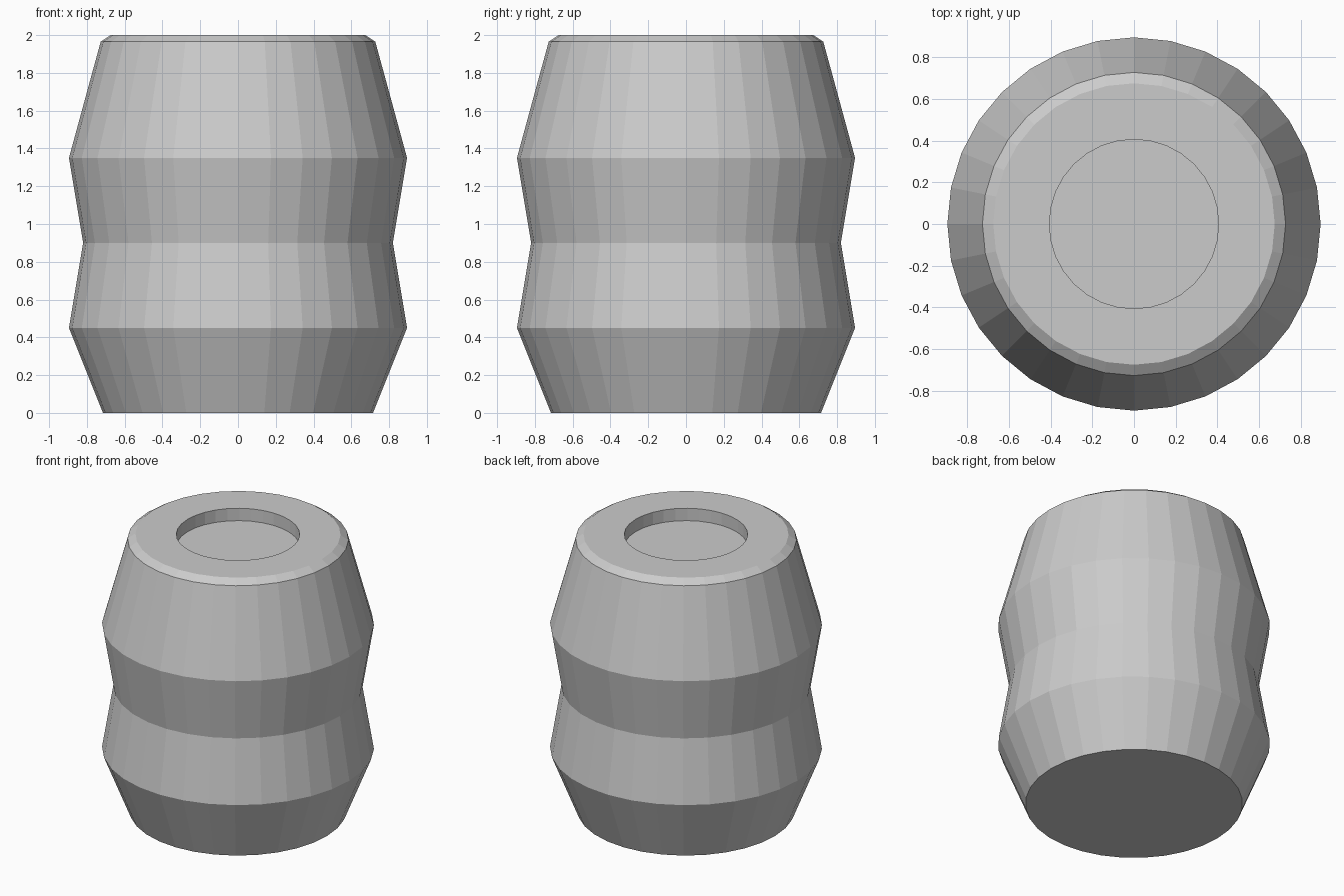
import bpy
import bmesh
from math import cos, sin, tau

cube = bpy.data.objects.get("Cube")
if cube:
    bpy.data.objects.remove(cube, do_unlink=True)

SIDES = 32

# Plain grey material
grey = bpy.data.materials.new("light_grey")
grey.use_nodes = True
colour = (0.6, 0.6, 0.6, 1)
grey.diffuse_color = colour
grey.node_tree.nodes["Principled BSDF"].inputs["Base Color"].default_value = colour


def lathe(name, profile, material):
    """Spin (radius, height) points about z, and cap both ends."""
    bm = bmesh.new()
    rings = [[bm.verts.new((r * cos(tau * i / SIDES), r * sin(tau * i / SIDES), z))
              for i in range(SIDES)] for r, z in profile]
    for low, high in zip(rings, rings[1:]):
        for i in range(SIDES):
            j = (i + 1) % SIDES
            bm.faces.new((low[i], low[j], high[j], high[i]))
    bm.faces.new(rings[0][::-1])
    bm.faces.new(rings[-1])
    mesh = bpy.data.meshes.new(name)
    bm.to_mesh(mesh)
    bm.free()
    mesh.materials.append(material)
    obj = bpy.data.objects.new(name, mesh)
    bpy.context.collection.objects.link(obj)
    return obj


# Ribbed body: base, two bulges with a waist, chamfered rim, round recess
lathe("ribbed_body", [
    (0.715, 0), (0.895, 0.45), (0.82, 0.9), (0.895, 1.35),
    (0.727, 1.965), (0.675, 2), (0.406, 2), (0.406, 1.91),
], grey)
